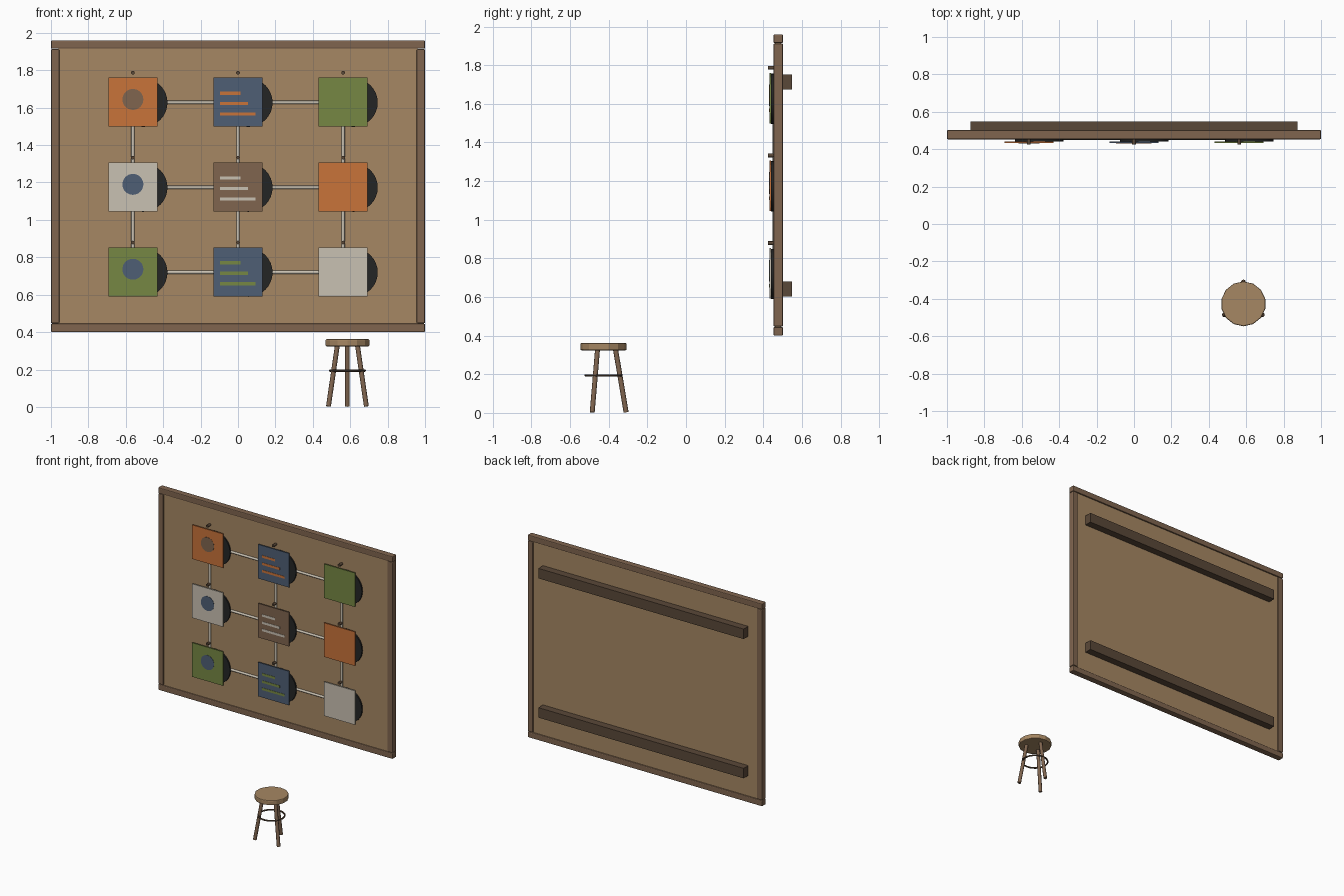
import bpy
from math import radians, cos, sin
from mathutils import Vector

cube = bpy.data.objects.get("Cube")
if cube:
    bpy.data.objects.remove(cube, do_unlink=True)


def material(name, hex_code):
    """Flat material from an sRGB hex colour."""
    srgb = [int(hex_code[i:i + 2], 16) / 255 for i in (0, 2, 4)]
    color = [c / 12.92 if c < 0.04 else ((c + 0.055) / 1.055) ** 2.4 for c in srgb] + [1]
    mat = bpy.data.materials.new(name)
    mat.use_nodes = True
    mat.diffuse_color = color
    bsdf = next(n for n in mat.node_tree.nodes if n.type == 'BSDF_PRINCIPLED')
    bsdf.inputs["Base Color"].default_value = color
    return mat


tan = material("cork tan", "A68763")
brown = material("wood brown", "80654F")
dark = material("dark wood", "5A4838")
black = material("soft black", "242525")
orange = material("orange", "C8733A")
blue = material("slate blue", "4F5F75")
green = material("olive green", "768743")
cream = material("cream", "C9C1B2")


def finish(name, mat, bevel=0, smooth=False):
    obj = bpy.context.object
    obj.name = name
    obj.data.materials.append(mat)
    if bevel:
        mod = obj.modifiers.new("Bevel", 'BEVEL')
        mod.width, mod.segments = bevel, 2
        mod.limit_method = 'ANGLE'
        mod.angle_limit = radians(50)
    if smooth:
        bpy.ops.object.shade_smooth_by_angle(angle=radians(40))
    return obj


def box(name, mat, x, y, z, bevel=0):
    """Box from its (min, max) range on each axis."""
    bpy.ops.mesh.primitive_cube_add(size=1, location=[sum(r) / 2 for r in (x, y, z)])
    obj = bpy.context.object
    obj.scale = [r[1] - r[0] for r in (x, y, z)]
    bpy.ops.object.transform_apply(location=False, rotation=False, scale=True)
    return finish(name, mat, bevel)


def rod(name, mat, start, end, radius, sides=12, bevel=0, smooth=True):
    """Cylinder between two points."""
    a, b = Vector(start), Vector(end)
    turn = (b - a).to_track_quat('Z', 'Y').to_euler()
    bpy.ops.mesh.primitive_cylinder_add(vertices=sides, radius=radius, depth=(b - a).length,
                                        location=(a + b) / 2, rotation=turn)
    return finish(name, mat, bevel, smooth)


# Board panel, frame and rear battens
FRAME_Y = (0.453, 0.502)
box("board_panel", tan, (-0.96, 0.96), (0.461, 0.492), (0.44, 1.92))
box("frame_top", brown, (-1, 1), FRAME_Y, (1.915, 1.96), 0.006)
box("frame_bottom", brown, (-1, 1), FRAME_Y, (0.4, 0.445), 0.006)
box("frame_right", brown, (-1, -0.955), FRAME_Y, (0.447, 1.913), 0.006)
box("frame_left", brown, (0.955, 1), FRAME_Y, (0.447, 1.913), 0.006)
box("batten_upper", dark, (-0.875, 0.875), (0.49, 0.548), (1.675, 1.752))
box("batten_lower", dark, (-0.875, 0.875), (0.49, 0.548), (0.602, 0.679))

# Connecting rods between the cards
COLUMNS = (-0.562, 0.0, 0.562)
ROWS = (1.63, 1.176, 0.722)
ROD_Y = 0.458
for z in ROWS:
    for a, b in zip(COLUMNS, COLUMNS[1:]):
        rod("link_horizontal", cream, (a, ROD_Y, z - 0.002), (b, ROD_Y, z - 0.002), 0.009)
for x in COLUMNS:
    for a, b in zip(ROWS, ROWS[1:]):
        rod("link_vertical", cream, (x, ROD_Y, a), (x, ROD_Y, b), 0.009)

# Cards with backing discs, pins and printed marks
CARDS = (
    ((orange, brown), (blue, orange), (green, None)),
    ((cream, blue), (brown, cream), (orange, None)),
    ((green, blue), (blue, green), (cream, None)),
)
HALF = 0.131
CARD_FRONT = 0.432
for z, row in zip(ROWS, CARDS):
    for column, (x, (base, mark)) in enumerate(zip(COLUMNS, row)):
        box("card", base, (x - HALF, x + HALF), (CARD_FRONT, 0.441), (z - HALF, z + HALF))
        rod("card_disc", black, (x + 0.055, 0.441, z - 0.003), (x + 0.055, 0.452, z - 0.003), 0.13, 32)
        rod("card_pin", dark, (x, 0.425, z + 0.157), (x, 0.465, z + 0.157), 0.01, 10)
        if column == 0:
            rod("card_dot", mark, (x, CARD_FRONT - 0.002, z + 0.014),
                (x, CARD_FRONT + 0.002, z + 0.014), 0.056, 32)
        elif column == 1:
            for i, length in enumerate((0.11, 0.15, 0.19)):
                mid = z + 0.048 - 0.056 * i
                box("card_line", mark, (x - 0.096, x - 0.096 + length),
                    (CARD_FRONT - 0.002, CARD_FRONT + 0.002), (mid - 0.009, mid + 0.009))

# Three-legged stool
SX, SY = 0.585, -0.427
rod("stool_seat", tan, (SX, SY, 0.324), (SX, SY, 0.362), 0.12, 14, 0.006, False)
for angle in (90, 210, 330):
    c, s = cos(radians(angle)), sin(radians(angle))
    rod("stool_leg", brown, (SX + 0.117 * c, SY + 0.117 * s, 0.003),
        (SX + 0.062 * c, SY + 0.062 * s, 0.33), 0.013, 10)
bpy.ops.mesh.primitive_torus_add(major_segments=24, minor_segments=8, major_radius=0.093,
                                 minor_radius=0.006, location=(SX, SY, 0.194))
finish("stool_ring", dark, smooth=True)
